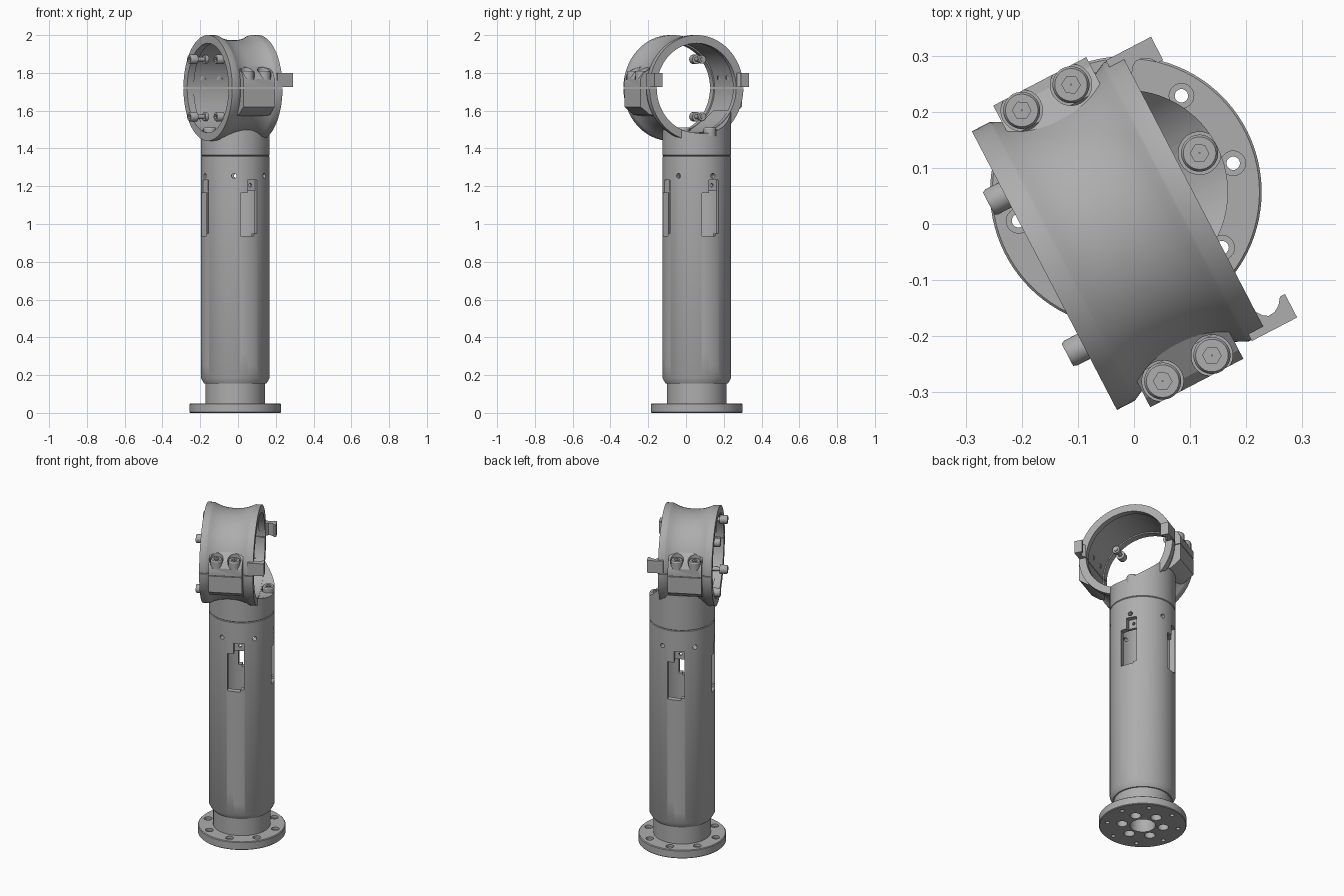
import bpy, bmesh, math
from mathutils import Matrix, Vector

cube = bpy.data.objects.get("Cube")
if cube:
    bpy.data.objects.remove(cube)

grey = bpy.data.materials.new("machined grey")
grey.use_nodes = True
COLOUR = (0.42, 0.42, 0.42, 1)
grey.diffuse_color = COLOUR
grey.node_tree.nodes["Principled BSDF"].inputs["Base Color"].default_value = COLOUR

POST = Matrix.Translation((-0.0145, 0.057, 0))
CLAMP = Matrix.Rotation(math.radians(27.5), 4, 'Z')      # local x = clamp axis
AXIS_Z = 1.72
ALONG_X = Matrix.Rotation(math.pi / 2, 4, 'Y')


def finish(name, bm, matrix):
    bmesh.ops.recalc_face_normals(bm, faces=bm.faces)
    bm.transform(matrix)
    mesh = bpy.data.meshes.new(name)
    bm.to_mesh(mesh)
    bm.free()
    mesh.materials.append(grey)
    obj = bpy.data.objects.new(name, mesh)
    bpy.context.collection.objects.link(obj)
    return obj


def cylinder(name, r, low, high, matrix, sides=32, top=None):
    bm = bmesh.new()
    bmesh.ops.create_cone(bm, cap_ends=True, segments=sides, radius1=r,
                          radius2=r if top is None else top, depth=high - low,
                          matrix=Matrix.Translation((0, 0, (low + high) / 2)))
    return finish(name, bm, matrix)


def box(name, low, high, matrix):
    low, high = Vector(low), Vector(high)
    bm = bmesh.new()
    bmesh.ops.create_cube(bm, size=1, matrix=Matrix.Translation((low + high) / 2)
                          @ Matrix.Diagonal((*(high - low), 1)))
    return finish(name, bm, matrix)


def lathe(name, profile, matrix, sides=96):
    """Revolve a closed (radius, height) loop around z."""
    bm = bmesh.new()
    rings = [[bm.verts.new((r * math.cos(a), r * math.sin(a), h)) for r, h in profile]
             for a in (2 * math.pi * i / sides for i in range(sides))]
    for i, ring in enumerate(rings):
        after = rings[(i + 1) % sides]
        for j in range(len(profile)):
            k = (j + 1) % len(profile)
            bm.faces.new((ring[j], ring[k], after[k], after[j]))
    return finish(name, bm, matrix)


def prism(name, outline, depth, matrix):
    """Extrude a closed outline of 3D points along a vector."""
    bm = bmesh.new()
    face = bm.faces.new([bm.verts.new(p) for p in outline])
    extruded = bmesh.ops.extrude_face_region(bm, geom=[face])["geom"]
    bmesh.ops.translate(bm, vec=depth, verts=[g for g in extruded if isinstance(g, bmesh.types.BMVert)])
    return finish(name, bm, matrix)


def combine(obj, tool, operation='DIFFERENCE'):
    mod = obj.modifiers.new("cut", 'BOOLEAN')
    mod.object, mod.operation, mod.solver = tool, operation, 'EXACT'
    bpy.context.view_layer.objects.active = obj
    bpy.ops.object.modifier_apply(modifier=mod.name)
    bpy.data.objects.remove(tool)


def spin(degrees, matrix=POST):
    return matrix @ Matrix.Rotation(math.radians(degrees), 4, 'Z')


def cap_screw(name, r, height, matrix):
    """Socket head standing on the local origin."""
    head = lathe(name, [(0.001, 0), (r, 0), (r, height * 0.85), (r * 0.88, height), (0.001, height)], matrix, 32)
    combine(head, cylinder("socket", r * 0.5, height * 0.4, height * 1.5, matrix, 6))
    return head


# Base flange and neck with bolt circles
flange = lathe("base_flange", [(0.07, 0), (0.238, 0), (0.242, 0.004), (0.242, 0.046), (0.238, 0.05),
                               (0.158, 0.05), (0.158, 0.16), (0.07, 0.16)], POST)
for i in range(8):
    m = spin(15 + 45 * i) @ Matrix.Translation((0.198, 0, 0))
    combine(flange, cylinder("bolt_hole", 0.012, -0.1, 0.1, m, 20))
    combine(flange, cylinder("counterbore", 0.022, 0.035, 0.1, m, 24))
for i in range(6):
    m = spin(30 + 60 * i) @ Matrix.Translation((0.115, 0, 0))
    combine(flange, cylinder("hub_hole", 0.03, -0.1, 0.04, m, 24))

# Hollow column with stepped windows on four sides
tube = lathe("column_tube", [(0.05, 0.155), (0.165, 0.155), (0.182, 0.185), (0.182, 1.357), (0.178, 1.36),
                             (0.15, 1.36), (0.15, 0.2), (0.05, 0.2)], POST)
for i in range(4):
    m = spin(24.5 - 90 + 90 * i)
    for flip in (m, m @ Matrix.Translation((0, 0, 1.485)) @ Matrix.Scale(-1, 4, (0, 0, 1))):
        combine(tube, box("wide_window", (0.1, -0.049, 0.937), (0.25, 0.027, 1.165), flip))
        combine(tube, box("tall_window", (0.1, -0.012, 0.95), (0.25, 0.046, 1.232), flip))
        tab = box("mounting_tab", (0.135, -0.016, 1.175), (0.152, 0.05, 1.236), flip)
        combine(tab, cylinder("tab_hole", 0.009, 0.1, 0.2,
                              flip @ Matrix.Translation((0, 0.018, 1.205)) @ ALONG_X, 16))
for i in range(6):
    combine(tube, cylinder("pin_hole", 0.013, 0.1, 0.25,
                           spin(-92 + 60 * i) @ Matrix.Translation((0, 0, 1.255)) @ ALONG_X, 20))

# Saddle block that carries the clamp
saddle = lathe("saddle_block", [(0.001, 1.36), (0.178, 1.36), (0.182, 1.364), (0.182, 1.6), (0.001, 1.6)], POST)
BORE = CLAMP @ Matrix.Translation((0, 0, AXIS_Z)) @ ALONG_X
combine(saddle, cylinder("bore_cut", 0.24, -0.4, 0.4, BORE, 96))
for x in (-0.138, 0.162):
    m = CLAMP @ Matrix.Translation((x, 0.058, 1.465))
    combine(saddle, cylinder("screw_seat", 0.038, 0, 0.3, m))
    cap_screw("saddle_screw", 0.033, 0.045, m)

# Clamp ring with a waisted outside
LEFT, RIGHT, R = -0.18, 0.12, 0.28
waist = [(0.253 + 0.025 * abs(s) ** 2.4, -0.03 + 0.11 * s) for s in (i / 8 for i in range(-8, 9))]
ring = lathe("clamp_lower", [(0.237, LEFT), (R, LEFT), (R, LEFT + 0.035)] + waist
             + [(R, RIGHT - 0.035), (R, RIGHT), (0.237, RIGHT)], BORE)
for side in (-1, 1):
    # bolted lugs
    lug = [(-0.125, side * y, z) for y, z in
           ((0.2, 1.57), (0.25, 1.58), (0.303, 1.62), (0.303, 1.768), (0.285, 1.8), (0.2, 1.85))]
    combine(ring, prism("lug", lug, (0.187, 0, 0), CLAMP), 'UNION')
    # hooked fingers on the open end
    hook = [(x, side * y, 1.725) for x, y in
            ((0.09, 0.282), (0.181, 0.282), (0.181, 0.235), (0.171, 0.235), (0.162, 0.247),
             (0.15, 0.255), (0.137, 0.256), (0.128, 0.25), (0.121, 0.24), (0.09, 0.24))]
    combine(ring, prism("hook", hook, (0, 0, 0.075), CLAMP), 'UNION')
    # lug screws in open pockets
    for x in (-0.084, 0.015):
        m = CLAMP @ Matrix.Translation((x, side * 0.272, 1.766))
        combine(ring, cylinder("pocket", 0.037, 0, 0.1, m))
        cap_screw("lug_screw", 0.033, 0.045, m)
combine(ring, cylinder("inner_groove", 0.244, LEFT + 0.04, RIGHT - 0.035, BORE, 96))
for x in (-0.138, 0.162):
    combine(ring, cylinder("screw_clearance", 0.038, 1.465, 1.6,
                           CLAMP @ Matrix.Translation((x, 0.058, 0))))

# Split the clamp into a lower half and a removable cap
cap = ring.copy()
cap.data = ring.data.copy()
cap.name = "clamp_cap"
bpy.context.collection.objects.link(cap)
combine(ring, box("upper_space", (-1, -1, AXIS_Z - 0.002), (1, 1, 3), CLAMP))
combine(cap, box("lower_space", (-1, -1, 0.5), (1, 1, AXIS_Z + 0.002), CLAMP))

# Four axial screws at the closed end
for y in (-0.152, 0.152):
    for z in (-0.152, 0.152):
        m = CLAMP @ Matrix.Translation((-0.17, y, AXIS_Z + z))
        cap_screw("axial_screw_head", 0.025, 0.043, m @ ALONG_X.inverted())
        cylinder("axial_screw_shank", 0.012, 0, 0.07, m @ ALONG_X, 20)
        cylinder("axial_screw_nut", 0.022, 0.045, 0.065, m @ ALONG_X, 20)

# Crisp edges with smooth curved walls
bpy.ops.object.select_all(action='DESELECT')
for obj in bpy.context.collection.objects:
    if obj.type == 'MESH' and grey.name in obj.data.materials:
        obj.select_set(True)
        bpy.context.view_layer.objects.active = obj
bpy.ops.object.shade_smooth_by_angle(angle=math.radians(30))
